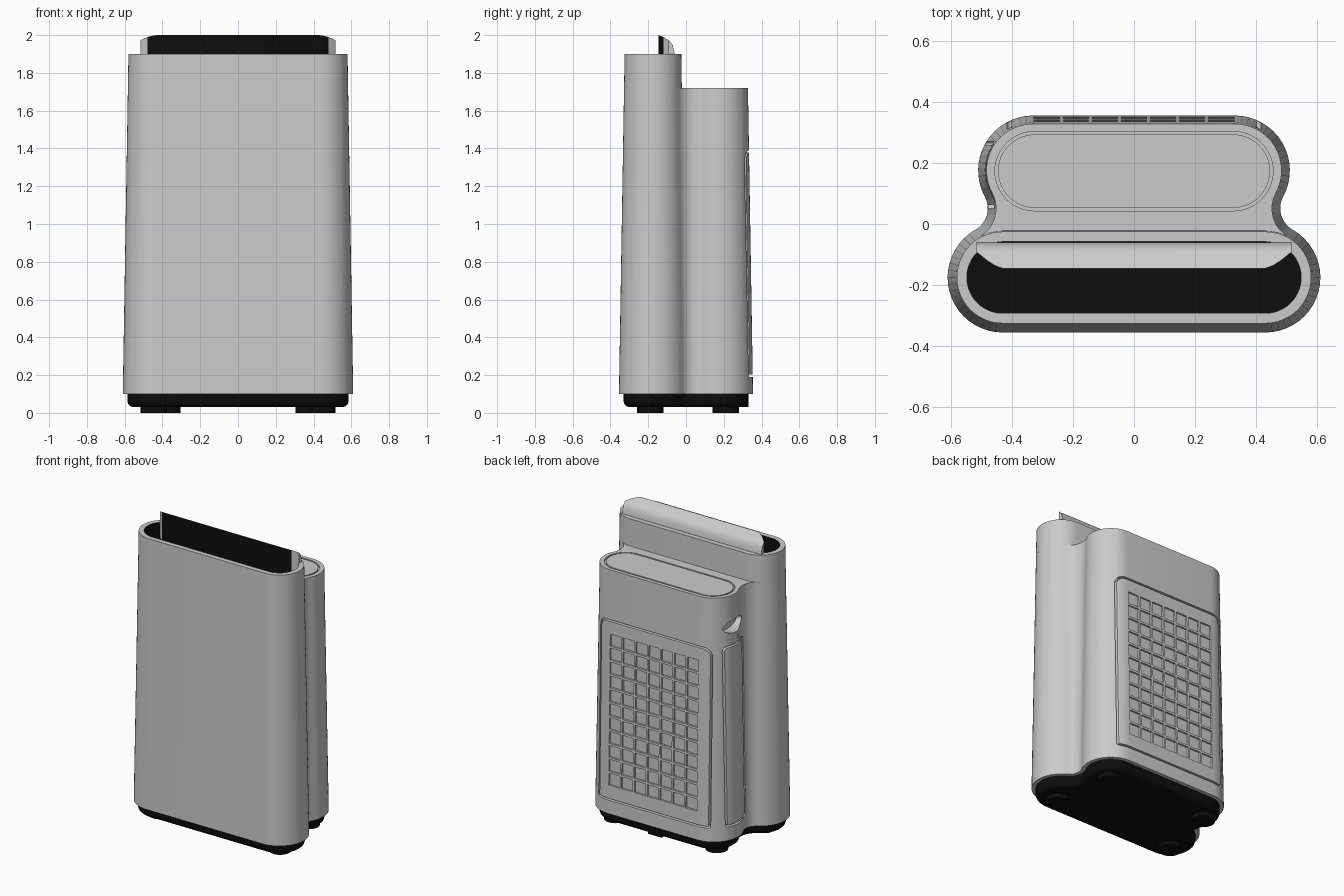
import bpy, bmesh, math
from math import cos, sin, pi, hypot, atan2

if "Cube" in bpy.data.objects:
    bpy.data.objects.remove(bpy.data.objects["Cube"])


def material(name, v):
    m = bpy.data.materials.new(name)
    m.diffuse_color = (v, v, v, 1)
    m.use_nodes = True
    m.node_tree.nodes["Principled BSDF"].inputs["Base Color"].default_value = m.diffuse_color
    return m


GREY = material("light grey plastic", 0.6)
BLACK = material("black plastic", 0.004)
FRONT, BACK = (0.43, -0.175), (0.33, 0.175)   # centres of the rounded ends
REACH = 0.26                                  # end radius + neck fillet radius


def finish(name, bm, mats, angle=35):
    bmesh.ops.recalc_face_normals(bm, faces=bm.faces[:])
    me = bpy.data.meshes.new(name)
    bm.to_mesh(me)
    bm.free()
    ob = bpy.data.objects.new(name, me)
    bpy.context.collection.objects.link(ob)
    for m in mats:
        me.materials.append(m)
    if mats:
        smooth(ob, angle)
    return ob


def smooth(ob, angle=35):
    bpy.ops.object.select_all(action='DESELECT')
    ob.select_set(True)
    bpy.context.view_layer.objects.active = ob
    bpy.ops.object.shade_smooth_by_angle(angle=math.radians(angle))


def arc(c, r, a0, a1, n=16):
    return [(c[0] + r * cos(a0 + (a1 - a0) * i / n),
             c[1] + r * sin(a0 + (a1 - a0) * i / n)) for i in range(n + 1)]


def mirrored(half):
    return half + [(-x, y) for x, y in reversed(half)]


def stadium(c, r):
    return mirrored(arc(c, r, -pi / 2, pi / 2, 24))


def footprint(r):
    """Two stadiums joined by concave necks."""
    dx, dy = BACK[0] - FRONT[0], BACK[1] - FRONT[1]
    d = hypot(dx, dy)
    h = math.sqrt(REACH ** 2 - d * d / 4)
    f = ((FRONT[0] + BACK[0]) / 2 + h * dy / d, -h * dx / d)
    a = atan2(f[1] - FRONT[1], f[0] - FRONT[0])
    b = atan2(f[1] - BACK[1], f[0] - BACK[0])
    half = arc(FRONT, r, -pi / 2, a, 20)
    half += arc(f, REACH - r, a + pi, b + pi, 12)[1:-1]
    half += arc(BACK, r, b, pi / 2, 16)
    return mirrored(half)


def radius(z):
    return 0.18 - 0.03 * (z - 0.1) / 1.8


def loft(bm, rings):
    """Rings are (outline, height); both ends are capped."""
    loops = [[bm.verts.new((x, y, z)) for x, y in pts] for pts, z in rings]
    n = len(loops[0])
    for lo, hi in zip(loops, loops[1:]):
        for i in range(n):
            j = (i + 1) % n
            bm.faces.new((lo[i], lo[j], hi[j], hi[i]))
    bm.faces.new(loops[0])
    bm.faces.new(loops[-1])


def box(bm, lo, hi):
    pts = [(lo[0], lo[1]), (hi[0], lo[1]), (hi[0], hi[1]), (lo[0], hi[1])]
    loft(bm, [(pts, lo[2]), (pts, hi[2])])


def rounded(x0, x1, y0, y1, rb, rt):
    return (arc((x1 - rb, y0 + rb), rb, -pi / 2, 0, 6) + arc((x1 - rt, y1 - rt), rt, 0, pi / 2, 6)
            + arc((x0 + rt, y1 - rt), rt, pi / 2, pi, 6) + arc((x0 + rb, y0 + rb), rb, pi, 1.5 * pi, 6))


def groove(bm, outer, inner, d0, d1, place):
    """Closed frame used to cut a thin groove."""
    n = len(outer)
    c = [[bm.verts.new(place(u, v, d)) for u, v in pts]
         for pts, d in ((outer, d0), (outer, d1), (inner, d1), (inner, d0))]
    for k in range(4):
        a, b = c[k], c[(k + 1) % 4]
        for i in range(n):
            j = (i + 1) % n
            bm.faces.new((a[i], a[j], b[j], b[i]))


def on_back(u, v, d):
    return (u, d, v)


def on_side(u, v, d):
    return (d, u, v)


def on_top(u, v, d):
    return (u, v, d)


# main body up to the rear top
bm = bmesh.new()
loft(bm, [(footprint(radius(z)), z) for z in (0.1, 1.72)])
body = finish("body", bm, [GREY])

# cutter: panel grooves, grille cells, lid groove and hand grip
bm = bmesh.new()
g = 0.012
groove(bm, rounded(-0.415, 0.415, 0.19, 1.39, 0.015, 0.06),
       rounded(-0.415 + g, 0.415 - g, 0.19 + g, 1.39 - g, 0.008, 0.05), 0.295, 0.42, on_back)
groove(bm, rounded(0.05, 0.27, 0.19, 1.39, 0.012, 0.03),
       rounded(0.05 + g, 0.27 - g, 0.19 + g, 1.39 - g, 0.006, 0.02), -0.435, -0.6, on_side)
groove(bm, stadium((0.325, 0.173), 0.13), stadium((0.325, 0.173), 0.12), 1.708, 1.75, on_top)
for row in range(11):
    z = 0.33 + row * 0.0925
    wall = 0.175 + radius(z)
    for col in range(-3, 4):
        x = col * 0.095
        box(bm, (x - 0.041, wall - 0.012, z - 0.039), (x + 0.041, wall + 0.04, z + 0.039))


def side_hole(y, z, ry, rz, depth):
    t = [2 * pi * i / 32 for i in range(32)]
    loops = [[bm.verts.new((x, y + ry * cos(a), z + rz * sin(a))) for a in t] for x in (depth, -0.6)]
    for i in range(32):
        j = (i + 1) % 32
        bm.faces.new((loops[0][i], loops[0][j], loops[1][j], loops[1][i]))
    bm.faces.new(loops[0])
    bm.faces.new(loops[1])


side_hole(0.165, 1.51, 0.1, 0.045, -0.42)
side_hole(0.14, 1.425, 0.012, 0.012, -0.47)
cutter = finish("detail_cutter", bm, [])
cutter.hide_render = True
mod = body.modifiers.new("details", 'BOOLEAN')
mod.operation, mod.solver, mod.object = 'DIFFERENCE', 'EXACT', cutter
bpy.context.view_layer.objects.active = body
bpy.ops.object.modifier_apply(modifier=mod.name)
bpy.data.objects.remove(cutter)
smooth(body)

# front tower with a black open well
bm = bmesh.new()
loft(bm, [(stadium(FRONT, radius(1.72)), 1.72), (stadium(FRONT, 0.15), 1.9),
          (stadium(FRONT, 0.117), 1.9), (stadium(FRONT, 0.117), 1.8)])
for f in bm.faces:
    c = f.calc_center_median()
    inside = hypot(max(abs(c.x) - FRONT[0], 0), c.y - FRONT[1]) < 0.125
    f.material_index = int(inside and 1.75 < c.z < 1.895)
finish("front_tower", bm, [GREY, BLACK])

# raised outlet flap: curved grey back, black front
bm = bmesh.new()
HUMP = [(-0.145, 2.0), (-0.12, 1.99), (-0.09, 1.972), (-0.072, 1.95), (-0.063, 1.92), (-0.06, 1.9)]


def hump_z(y):
    for (y0, z0), (y1, z1) in zip(HUMP, HUMP[1:]):
        if y <= y1:
            return z0 + (z1 - z0) * (y - y0) / (y1 - y0)


sections = []
ends = [(0.43, -0.145), (0.455, -0.136), (0.48, -0.12), (0.515, -0.092)]
for x, yf in [(-x, y) for x, y in reversed(ends)] + ends:
    pts = [(yf, 1.8), (yf, hump_z(yf))]
    for i in range(1, 9):
        y = yf + (-0.06 - yf) * (1 - (1 - i / 8) ** 2)
        pts.append((y, hump_z(y)))
    pts.append((-0.06, 1.8))
    sections.append([bm.verts.new((x, y, z)) for y, z in pts])
n = len(sections[0])
for a, b in zip(sections, sections[1:]):
    for i in range(n):
        j = (i + 1) % n
        f = bm.faces.new((a[i], a[j], b[j], b[i]))
        if i == 0 and abs(f.calc_center_median().x) < 0.48:
            f.material_index = 1
bm.faces.new(sections[0])
bm.faces.new(sections[-1])
finish("outlet_flap", bm, [GREY, BLACK], 30)

# base with a rounded lower edge
bm = bmesh.new()
loft(bm, [(footprint(r), z) for r, z in
          ((0.12, 0.03), (0.138, 0.034), (0.15, 0.045), (0.155, 0.06), (0.155, 0.1))])
finish("base", bm, [BLACK])

# cord inlet at the back of the base
bm = bmesh.new()
box(bm, (-0.05, 0.27, 0.03), (0.05, 0.33, 0.1))
finish("cord_inlet", bm, [BLACK])

# four round feet
for name, x, y in (("front_foot", 0.445, -0.19), ("rear_foot", 0.375, 0.21)):
    for side in (-1, 1):
        bm = bmesh.new()
        ring = arc((x * side, y), 0.07, 0, 2 * pi, 32)[:-1]
        loft(bm, [(ring, 0), (ring, 0.04)])
        finish(name + ("_left" if side < 0 else "_right"), bm, [BLACK])
